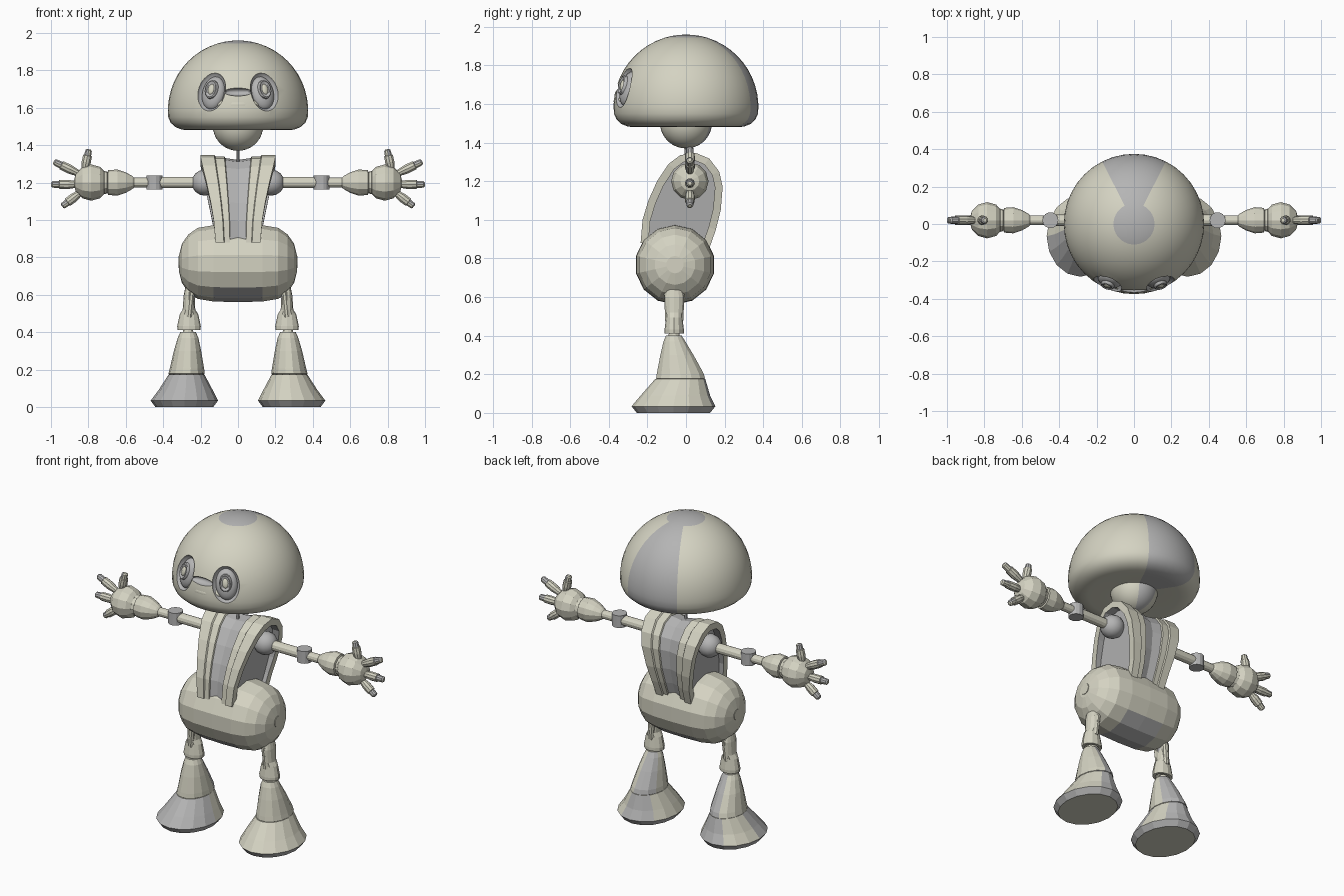
import bpy, bmesh, math
from mathutils import Matrix, Vector

if "Cube" in bpy.data.objects:
    bpy.data.objects.remove(bpy.data.objects["Cube"])


def material(name, rgb):
    m = bpy.data.materials.new(name)
    m.diffuse_color = (*rgb, 1)
    m.use_nodes = True
    m.node_tree.nodes["Principled BSDF"].inputs["Base Color"].default_value = m.diffuse_color
    return m


CREAM, GREY = 0, 1
MATS = [material("warm cream", (0.66, 0.65, 0.54)), material("mid grey", (0.46, 0.46, 0.46))]
I = Matrix.Identity(4)
T = Matrix.Translation


def finish(name, bm, matrix=I, rule=CREAM, smooth=False):
    """Turn a bmesh into an object; rule is a colour index or f(centre, normal)."""
    bmesh.ops.remove_doubles(bm, verts=bm.verts, dist=1e-5)
    bmesh.ops.recalc_face_normals(bm, faces=bm.faces)
    bm.normal_update()
    for f in bm.faces:
        f.material_index = rule(f.calc_center_median(), f.normal) if callable(rule) else rule
        f.smooth = smooth
    bm.transform(matrix)
    me = bpy.data.meshes.new(name)
    bm.to_mesh(me)
    bm.free()
    for m in MATS:
        me.materials.append(m)
    if smooth:
        me.set_sharp_from_angle(angle=math.radians(40))
    ob = bpy.data.objects.new(name, me)
    bpy.context.scene.collection.objects.link(ob)
    return ob


def skin(bm, rings, close=False):
    """Join vertex rings with quads and cap the ends."""
    n = len(rings[0])
    for a, b in zip(rings, rings[1:]):
        for i in range(n):
            j = (i + 1) % n
            bm.faces.new((a[i], a[j], b[j], b[i]))
    for end in (rings[0], rings[-1]):
        if (end[0].co - end[n // 2].co).length > 1e-4:
            bm.faces.new(end)


def tube(name, rings, n=12, matrix=I, rule=CREAM, smooth=False):
    """Loft ellipses (cx, cy, z, rx, ry), or circles (z, r), along z."""
    bm = bmesh.new()
    loops = []
    for r in rings:
        cx, cy, z, rx, ry = r if len(r) == 5 else (0, 0, r[0], r[1], r[1])
        loops.append([bm.verts.new((cx + rx * math.cos(2 * math.pi * i / n),
                                    cy + ry * math.sin(2 * math.pi * i / n), z)) for i in range(n)])
    skin(bm, loops)
    return finish(name, bm, matrix, rule, smooth)


def ball(name, matrix, radii, n=20, rule=CREAM, smooth=True):
    bm = bmesh.new()
    bmesh.ops.create_uvsphere(bm, u_segments=n, v_segments=max(6, n // 2), radius=1)
    bm.transform(Matrix.Diagonal((*radii, 1)))
    return finish(name, bm, matrix, rule, smooth)


def between(a, b):
    a, b = Vector(a), Vector(b)
    return T(a) @ (b - a).to_track_quat('Z', 'Y').to_matrix().to_4x4()


def rod(name, a, b, r, n=10, rule=CREAM):
    length = (Vector(b) - Vector(a)).length
    return tube(name, [(0, r), (length, r)], n, between(a, b), rule)


# Head: a dome with a grey crown and a grey wedge down the back
def back_wedge(c, n):
    return GREY if math.hypot(c.x, c.y) < 0.105 and c.z > 1.8 or c.y > 0 and abs(c.x) < c.y * 0.51 else CREAM


dome = [(1.585 + 0.375 * math.cos(math.radians(a)), 0.375 * math.sin(math.radians(a)))
        for a in (0, 6, 12, 17, 24, 31, 38, 45, 52, 59, 66, 73, 80, 86, 90)]
dome += [(1.55, 0.373), (1.52, 0.36), (1.497, 0.335), (1.483, 0.30), (1.48, 0.26), (1.49, 0.13), (1.49, 0)]
head = tube("head", dome, 40, rule=back_wedge, smooth=True)

# Eye sockets and the bridge joining them are scooped out of the dome
eye_mats = []
for s in (1, -1):
    d = Vector((s * 0.14, -0.32, 0.1)).normalized()
    eye_mats.append(T(Vector((0, 0, 1.585)) + d * 0.372) @ Matrix.Rotation(s * math.radians(23), 4, 'Z')
                    @ Matrix.Rotation(math.radians(-16), 4, 'X') @ Matrix.Rotation(s * math.radians(-6), 4, 'Y'))
cutters = [ball("socket_cutter", m, (0.08, 0.05, 0.11), 28, GREY) for m in eye_mats]
cutters.append(ball("bridge_cutter", T((0, -0.365, 1.685)), (0.08, 0.035, 0.022), 20, GREY))
for c in cutters:
    c.hide_render = True
    mod = head.modifiers.new("scoop", 'BOOLEAN')
    mod.operation, mod.solver, mod.object = 'DIFFERENCE', 'EXACT', c
dg = bpy.context.evaluated_depsgraph_get()
carved = bpy.data.meshes.new_from_object(head.evaluated_get(dg))
head.modifiers.clear()
head.data = carved
carved.set_sharp_from_angle(angle=math.radians(35))
for c in cutters:
    bpy.data.objects.remove(c)

# Eyes: grey lens, raised ring and cream pupil
for m in eye_mats:
    ball("eye", m @ T((0, 0.035, 0)), (0.064, 0.04, 0.092), 24, GREY)
    face = m @ T((0, -0.005, 0.01)) @ Matrix.Rotation(math.radians(90), 4, 'X') @ Matrix.Diagonal((0.7, 1, 1, 1))
    tube("eye_ring", [(-0.015, 0.054), (0.004, 0.05), (0.008, 0.044), (0.002, 0.036), (0.002, 0)], 20, face, GREY, True)
    ball("pupil", face, (0.026, 0.03, 0.01), 16)
ball("muzzle", T((0, -0.295, 1.615)), (0.13, 0.08, 0.047), 24)

# Neck bowl and pin
bowl = [(1.505 - 0.135 * math.cos(math.radians(a)), 0.135 * math.sin(math.radians(a))) for a in range(0, 91, 10)]
tube("neck_bowl", bowl, 40, rule=back_wedge, smooth=True)
rod("neck_pin", (0, 0, 1.27), (0, 0, 1.39), 0.009, 8, GREY)

# Torso: an arched band over the shoulders (y, z, half width), front hem to back hem
path = [(-0.235, 0.88, 0.12), (-0.225, 1.0, 0.13), (-0.195, 1.1, 0.147), (-0.15, 1.2, 0.168), (-0.09, 1.29, 0.19),
        (-0.03, 1.335, 0.2), (0.05, 1.347, 0.2), (0.12, 1.318, 0.2), (0.172, 1.25, 0.19), (0.19, 1.17, 0.175),
        (0.18, 1.05, 0.15), (0.155, 0.95, 0.13), (0.12, 0.85, 0.12)]
half = [(1, -0.04), (1, 0), (0.63, 0), (0.6, -0.008), (0.36, -0.008), (0.34, -0.016)]
section = half + [(0, -0.026)] + [(-u, o) for u, o in reversed(half)]


def offset_point(i, off):
    a, b = path[max(i - 1, 0)], path[min(i + 1, len(path) - 1)]
    t = Vector((b[0] - a[0], b[1] - a[1])).normalized()
    return path[i][0] - t.y * off, path[i][1] + t.x * off


bm = bmesh.new()
loops = []
for i, p in enumerate(path):
    loops.append([bm.verts.new((u * p[2], *offset_point(i, off))) for u, off in section])
skin(bm, loops)


def strap_colour(c, n):
    # centre strip follows the band's taper
    width = 0.12 + 0.08 * max(0, min(1, (c.z - 0.9) / 0.42))
    return GREY if abs(c.x) < 0.32 * width else CREAM


finish("shoulder_straps", bm, rule=strap_colour)

bm = bmesh.new()
loops = [[bm.verts.new((s * 0.76 * p[2], *offset_point(i, -0.03))) for i, p in enumerate(path)] for s in (1, -1)]
skin(bm, loops)
finish("torso_core", bm, rule=GREY)

# Pelvis: a faceted barrel lying along x, with a grey underside patch
barrel = [(0.315, 0.045), (0.3, 0.105), (0.265, 0.155), (0.215, 0.19), (0.13, 0.204)]
barrel = [(-x, r) for x, r in barrel] + [(0, 0.207)] + [(x, r) for x, r in reversed(barrel)]
tube("pelvis", barrel, 14, T((0, -0.057, 0.768)) @ Matrix.Rotation(math.pi / 2, 4, 'Y'),
     lambda c, n: GREY if n.x > 0.5 and abs(c.z) < 0.13 else CREAM)

for s in (1, -1):
    side = "left" if s > 0 else "right"

    # Arm, built along the x axis
    arm = T((0, 0.02, 1.2)) @ Matrix.Rotation(s * math.pi / 2, 4, 'Y')
    ball(side + "_shoulder", arm @ T((0, 0, 0.178)), (0.07, 0.07, 0.07), 16, GREY)
    tube(side + "_upper_arm", [(0.22, 0.03), (0.42, 0.03)], 12, arm)
    tube(side + "_elbow", [(-0.038, 0.043), (0.038, 0.043)], 14, T((s * 0.447, 0.02, 1.2)), GREY)
    tube(side + "_forearm", [(0.47, 0.026), (0.555, 0.026), (0.565, 0.035), (0.6, 0.055), (0.645, 0.07),
                             (0.695, 0.066), (0.7, 0.045)], 12, arm)
    tube(side + "_wrist", [(0.695, 0.045), (0.70, 0.058), (0.715, 0.062), (0.73, 0.05)], 12, arm)
    ball(side + "_hand", arm @ T((0, 0, 0.785)), (0.097, 0.097, 0.095), 12, CREAM, False)

    # Fingers fan out in the arm's vertical plane
    for a, b in (((0.82, 1.27), (0.797, 1.378)), ((0.855, 1.25), (0.985, 1.312)),
                 ((0.86, 1.19), (1.0, 1.19)), ((0.845, 1.145), (0.94, 1.072))):
        p, q = (s * a[0], 0.02, a[1]), (s * b[0], 0.02, b[1])
        ln = (Vector(q) - Vector(p)).length
        tube(side + "_finger", [(0, 0.018), (ln * 0.35, 0.026), (ln * 0.68, 0.025), (ln * 0.7, 0.02),
                                (ln * 0.95, 0.018), (ln, 0.01)], 10, between(p, q),
             lambda c, n, k=ln * 0.69: GREY if c.z > k and n.y > 0 else CREAM)

    # Hip cap, forked leg and ankle cup
    rod(side + "_hip_cap", (s * 0.3, -0.057, 0.775), (s * 0.318, -0.057, 0.775), 0.033, 14)
    for y in (-0.1, -0.022):
        rod(side + "_leg_prong", (s * 0.238, y, 0.71), (s * 0.262, y * 0.8 - 0.012, 0.48), 0.017, 8)
    rod(side + "_leg_core", (s * 0.235, -0.061, 0.7), (s * 0.262, -0.061, 0.5), 0.022, 8, GREY)
    tube(side + "_ankle_cup", [(s * 0.262, -0.061, z, rx, ry) for z, rx, ry in
                               ((0.44, 0.02, 0.02), (0.412, 0.045, 0.035), (0.412, 0.062, 0.05), (0.432, 0.063, 0.05),
                                (0.495, 0.05, 0.042), (0.52, 0.034, 0.046), (0.6, 0.028, 0.05), (0.64, 0.02, 0.04))], 12)
    ball(side + "_ankle", T((s * 0.267, -0.062, 0.4)), (0.03, 0.03, 0.03), 10, CREAM, False)

    # Bell-shaped foot: skirt and upper cone
    def foot_colour(c, n, s=s):
        rim = c.z < 0.03 and n.z > -0.95
        front = s < 0 and c.z < 0.17 and n.y < -0.05
        return GREY if rim or front or n.y > 0.45 and n.x * s < 0.35 else CREAM

    tube(side + "_foot", [(s * 0.287, -0.065, 0, 0.155, 0.19), (s * 0.287, -0.065, 0.034, 0.18, 0.217),
                          (s * 0.28, -0.055, 0.09, 0.145, 0.18), (s * 0.275, -0.03, 0.175, 0.095, 0.13)],
         16, rule=foot_colour)
    tube(side + "_shin", [(s * 0.275, -0.03, 0.165, 0.08, 0.11), (s * 0.275, -0.028, 0.178, 0.097, 0.13),
                          (s * 0.273, -0.03, 0.205, 0.092, 0.124), (s * 0.27, -0.047, 0.3, 0.073, 0.088),
                          (s * 0.267, -0.06, 0.37, 0.055, 0.058), (s * 0.267, -0.063, 0.4, 0.042, 0.042)],
         14, rule=foot_colour)
